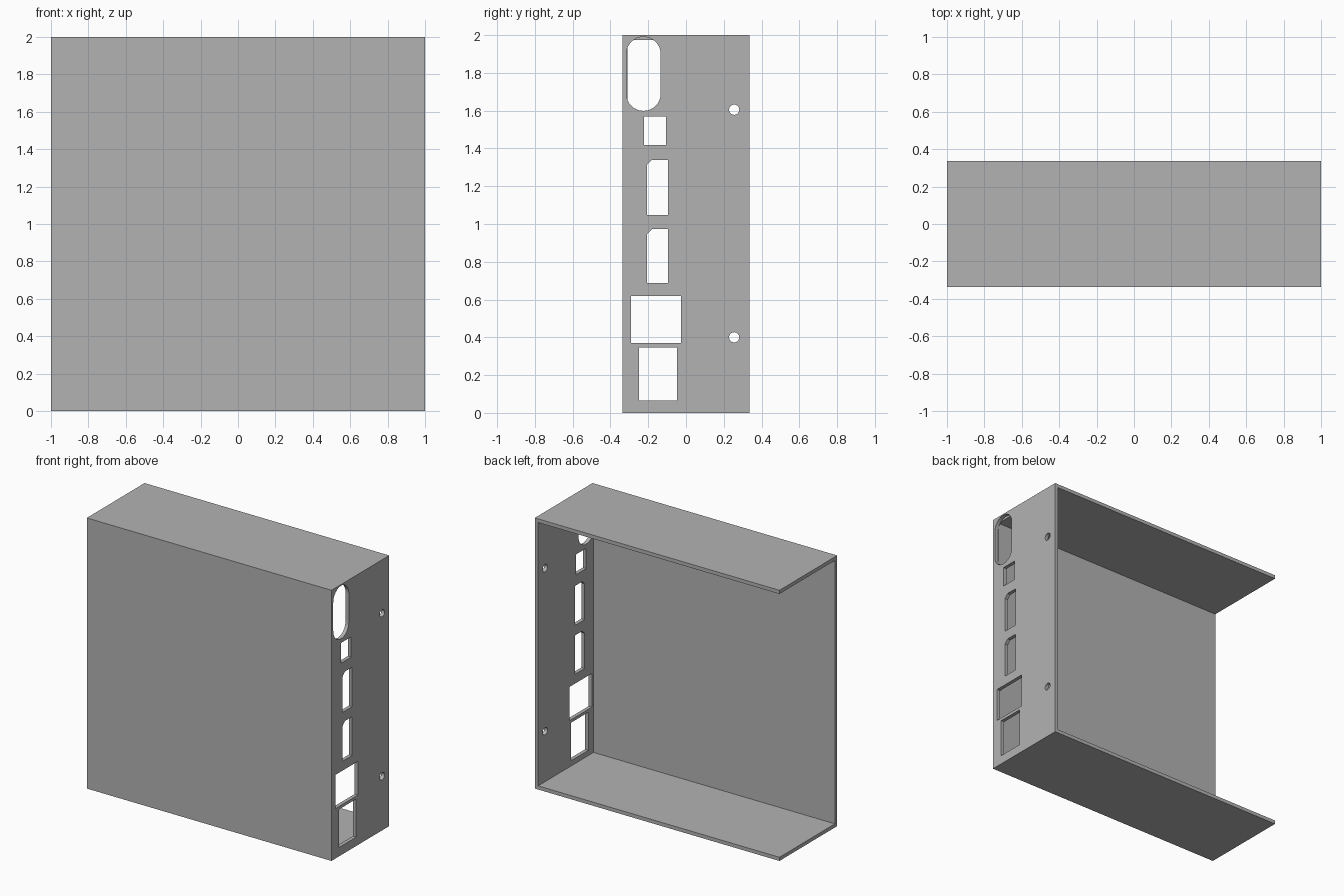
import bpy, bmesh, math
from mathutils import Matrix

cube = bpy.data.objects.get("Cube")
if cube:
    bpy.data.objects.remove(cube, do_unlink=True)

HALF_DEPTH, HEIGHT, WALL = 0.337, 2.0, 0.027

grey = bpy.data.materials.new("plain_grey")
grey.use_nodes = True
grey.diffuse_color = (0.45, 0.45, 0.45, 1)
grey.node_tree.nodes["Principled BSDF"].inputs["Base Color"].default_value = grey.diffuse_color


def rect(y0, y1, z0, z1, chamfer=0):
    """Rectangle outline, with an optional chamfer on its upper front corner."""
    top = [(y0 + chamfer, z1), (y0, z1 - chamfer)] if chamfer else [(y0, z1)]
    return [(y0, z0), (y1, z0), (y1, z1)] + top


def slot(y, z0, z1, r, steps=16):
    """Vertical slot with round ends; a circle when z0 equals z1."""
    pts = []
    for start, z in ((0, z1), (math.pi, z0)):
        for i in range(steps + (z0 != z1)):
            a = start + math.pi * i / steps
            pts.append((y + r * math.cos(a), z + r * math.sin(a)))
    return pts


def extrude_x(name, outlines, x0, x1):
    """Fill outlines in the yz plane (inner ones become holes) and extrude along x."""
    curve = bpy.data.curves.new(name, "CURVE")
    curve.dimensions = "2D"
    curve.fill_mode = "BOTH"
    curve.extrude = (x1 - x0) / 2
    for pts in outlines:
        spline = curve.splines.new("POLY")
        spline.points.add(len(pts) - 1)
        for p, (y, z) in zip(spline.points, pts):
            p.co = (y, z, 0, 1)
        spline.use_cyclic_u = True
    temp = bpy.data.objects.new(name + "_outline", curve)
    bpy.context.collection.objects.link(temp)
    bpy.context.view_layer.update()
    mesh = bpy.data.meshes.new_from_object(temp.evaluated_get(bpy.context.evaluated_depsgraph_get()))
    bpy.data.objects.remove(temp, do_unlink=True)

    # Weld the caps to the sides and turn the outline plane upright
    bm = bmesh.new()
    bm.from_mesh(mesh)
    bmesh.ops.remove_doubles(bm, verts=bm.verts, dist=0.0001)
    bmesh.ops.transform(bm, verts=bm.verts, matrix=Matrix((
        (0, 0, 1, (x0 + x1) / 2), (1, 0, 0, 0), (0, 1, 0, 0), (0, 0, 0, 1))))
    bmesh.ops.recalc_face_normals(bm, faces=bm.faces)
    for f in bm.faces:
        f.smooth = False
    bm.to_mesh(mesh)
    bm.free()
    mesh.name = name
    mesh.materials.clear()
    mesh.materials.append(grey)
    obj = bpy.data.objects.new(name, mesh)
    bpy.context.collection.objects.link(obj)
    return obj


# Channel shell: front, top and bottom plates, open at the back and one end
D, H, T = HALF_DEPTH, HEIGHT, WALL
channel = [(-D, 0), (D, 0), (D, T), (T - D, T),
           (T - D, H - T), (D, H - T), (D, H), (-D, H)]
extrude_x("channel_shell", [channel], -1, 1 - T)

# End panel with the port openings
openings = [
    slot(-0.225, 1.69, 1.90, 0.091),              # cable slot
    rect(-0.223, -0.106, 1.419, 1.568),           # small port
    rect(-0.207, -0.095, 1.048, 1.34, 0.028),     # chamfered ports
    rect(-0.207, -0.095, 0.687, 0.974, 0.028),
    rect(-0.292, -0.027, 0.369, 0.618),           # wide port
    rect(-0.249, -0.048, 0.066, 0.347),           # tall port
    slot(0.255, 1.605, 1.605, 0.027),             # screw holes
    slot(0.255, 0.40, 0.40, 0.027),
]
extrude_x("port_panel", [rect(-D, D, 0, H)] + openings, 1 - T, 1)
